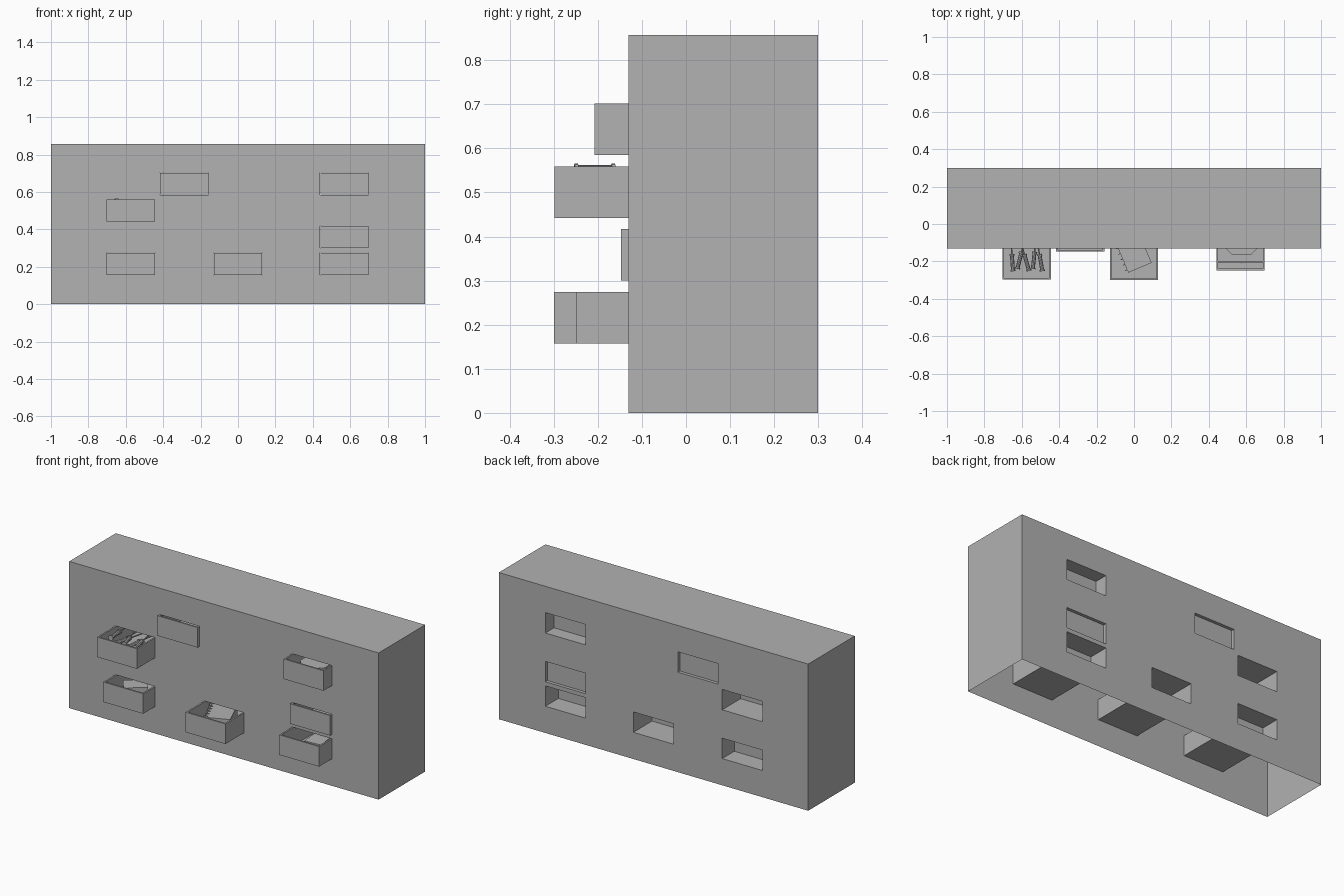
import bpy, bmesh, math
from mathutils import Matrix, Vector

old = bpy.data.objects.get("Cube")
if old:
    bpy.data.objects.remove(old, do_unlink=True)

grey = bpy.data.materials.new("plain grey")
grey.use_nodes = True
GREY = (0.445, 0.445, 0.445, 1)
grey.diffuse_color = GREY
grey.node_tree.nodes["Principled BSDF"].inputs["Base Color"].default_value = GREY

FRONT, BACK, TOP = -0.13, 0.3, 0.857
HALF_W, HEIGHT, LENGTH, WALL, GAP = 0.13, 0.119, 0.43, 0.013, 0.001

# name: centre x, bottom z, front y
DRAWERS = {
    "upper_left": (0.569, 0.584, -0.208),
    "middle_left": (0.569, 0.299, -0.147),
    "lower_left": (0.569, 0.156, -0.248),
    "lower_centre": (0.0, 0.156, -0.3),
    "upper_centre": (-0.287, 0.584, -0.147),
    "middle_right": (-0.574, 0.441, -0.298),
    "lower_right": (-0.574, 0.156, -0.24),
}


def finish(name, bm):
    mesh = bpy.data.meshes.new(name)
    bm.to_mesh(mesh)
    bm.free()
    mesh.materials.append(grey)
    obj = bpy.data.objects.new(name, mesh)
    bpy.context.collection.objects.link(obj)
    return obj


def add_box(bm, lo, hi):
    lo, hi = Vector(lo), Vector(hi)
    mat = Matrix.Translation((lo + hi) / 2) @ Matrix.Diagonal((*(hi - lo), 1))
    return bmesh.ops.create_cube(bm, size=1, matrix=mat)["verts"]


def quad(bm, *points):
    bm.faces.new([bm.verts.new(p) for p in points])


# Cabinet shell: open underneath, with a sleeve through it for each drawer
def build_cabinet():
    bm = bmesh.new()
    holes = [(x - HALF_W, x + HALF_W, z, z + HEIGHT) for x, z, _ in DRAWERS.values()]
    xs = sorted({-1, 1} | {v for h in holes for v in h[:2]})
    zs = sorted({0, TOP} | {v for h in holes for v in h[2:]})
    for x0, x1 in zip(xs, xs[1:]):
        for z0, z1 in zip(zs, zs[1:]):
            cx, cz = (x0 + x1) / 2, (z0 + z1) / 2
            if any(a < cx < b and c < cz < d for a, b, c, d in holes):
                continue
            ring = [(x0, z0), (x1, z0), (x1, z1), (x0, z1)]
            quad(bm, *[(x, FRONT, z) for x, z in ring])
            quad(bm, *[(x, BACK, z) for x, z in reversed(ring)])
    # top and end panels
    outline = [(-1, 0), (-1, TOP), (1, TOP), (1, 0)]
    for (xa, za), (xb, zb) in zip(outline, outline[1:]):
        quad(bm, (xa, FRONT, za), (xb, FRONT, zb), (xb, BACK, zb), (xa, BACK, za))
    # sleeves
    for a, b, c, d in holes:
        ring = [(a, c), (b, c), (b, d), (a, d)]
        for i, (xa, za) in enumerate(ring):
            xb, zb = ring[(i + 1) % 4]
            quad(bm, (xa, FRONT, za), (xa, BACK, za), (xb, BACK, zb), (xb, FRONT, zb))
    bmesh.ops.remove_doubles(bm, verts=bm.verts, dist=0.0001)
    finish("cabinet", bm)


# Open-topped drawer with an inset hollow
def build_drawer(name, x, z, front):
    bm = bmesh.new()
    add_box(bm, (x - HALF_W + GAP, front, z + GAP),
            (x + HALF_W - GAP, front + LENGTH, z + HEIGHT - GAP))
    bm.normal_update()
    top = max(bm.faces, key=lambda f: f.calc_center_median().z)
    bmesh.ops.inset_region(bm, faces=[top], thickness=WALL)
    inner = bmesh.ops.extrude_discrete_faces(bm, faces=[top])["faces"][0]
    bmesh.ops.translate(bm, verts=inner.verts, vec=(0, 0, WALL - HEIGHT))
    bmesh.ops.recalc_face_normals(bm, faces=bm.faces)
    finish(name + "_drawer", bm)


# Book standing on the drawer floor, turned about its near corner
def build_book(name, corner, size, angle, rings=0):
    bm = bmesh.new()
    w, l, h = size
    add_box(bm, (0, 0, 0), (w, l, h))
    for i in range(rings):
        y = l * (i + 0.5) / rings
        add_box(bm, (-0.012, y - 0.002, h - 0.012), (0.012, y + 0.002, h + 0.002))
    obj = finish(name, bm)
    obj.location = corner
    obj.rotation_euler.z = math.radians(angle)


# Hand tool: round grip, a collar at each end and a thin shaft
def build_tool(name, x, y, z, angle):
    bm = bmesh.new()
    for radius, start, end in ((0.011, -0.045, 0.045), (0.015, -0.048, -0.04),
                               (0.015, 0.036, 0.044), (0.004, 0.044, 0.15)):
        mat = Matrix.Translation((0, (start + end) / 2, 0)) @ Matrix.Rotation(math.pi / 2, 4, "X")
        bmesh.ops.create_cone(bm, cap_ends=True, segments=10, radius1=radius,
                              radius2=radius, depth=end - start, matrix=mat)
    obj = finish(name, bm)
    obj.location = (x, y, z)
    obj.rotation_euler.z = math.radians(angle)


build_cabinet()
for key, (x, z, front) in DRAWERS.items():
    build_drawer(key, x, z, front)

# Drawer contents
build_book("ring_notebook", (-0.03, -0.26, 0.17), (0.135, 0.19, 0.085), 23, rings=6)
build_book("lower_left_book", (0.575, -0.21, 0.17), (0.1, 0.16, 0.09), 5)
build_book("lower_right_book", (-0.59, -0.215, 0.17), (0.13, 0.1, 0.09), 37)

# Tray with cut front corners
bm = bmesh.new()
add_box(bm, (0.495, -0.165, 0.6), (0.655, 0.1, 0.68))
edges = [e for e in bm.edges
         if all(v.co.y < 0 for v in e.verts) and abs(e.verts[0].co.z - e.verts[1].co.z) > 0.01]
bmesh.ops.bevel(bm, geom=edges, offset=0.03, segments=1, affect="EDGES")
finish("tray", bm)

# Row of tools, the first resting highest
for i, angle in enumerate((4, -14, 16, -6, 10)):
    build_tool(f"hand_tool_{i + 1}", -0.65 + i * 0.038, -0.205 + 0.012 * (i % 2),
               0.551 if i == 0 else 0.535 - 0.014 * (i % 2), angle)
